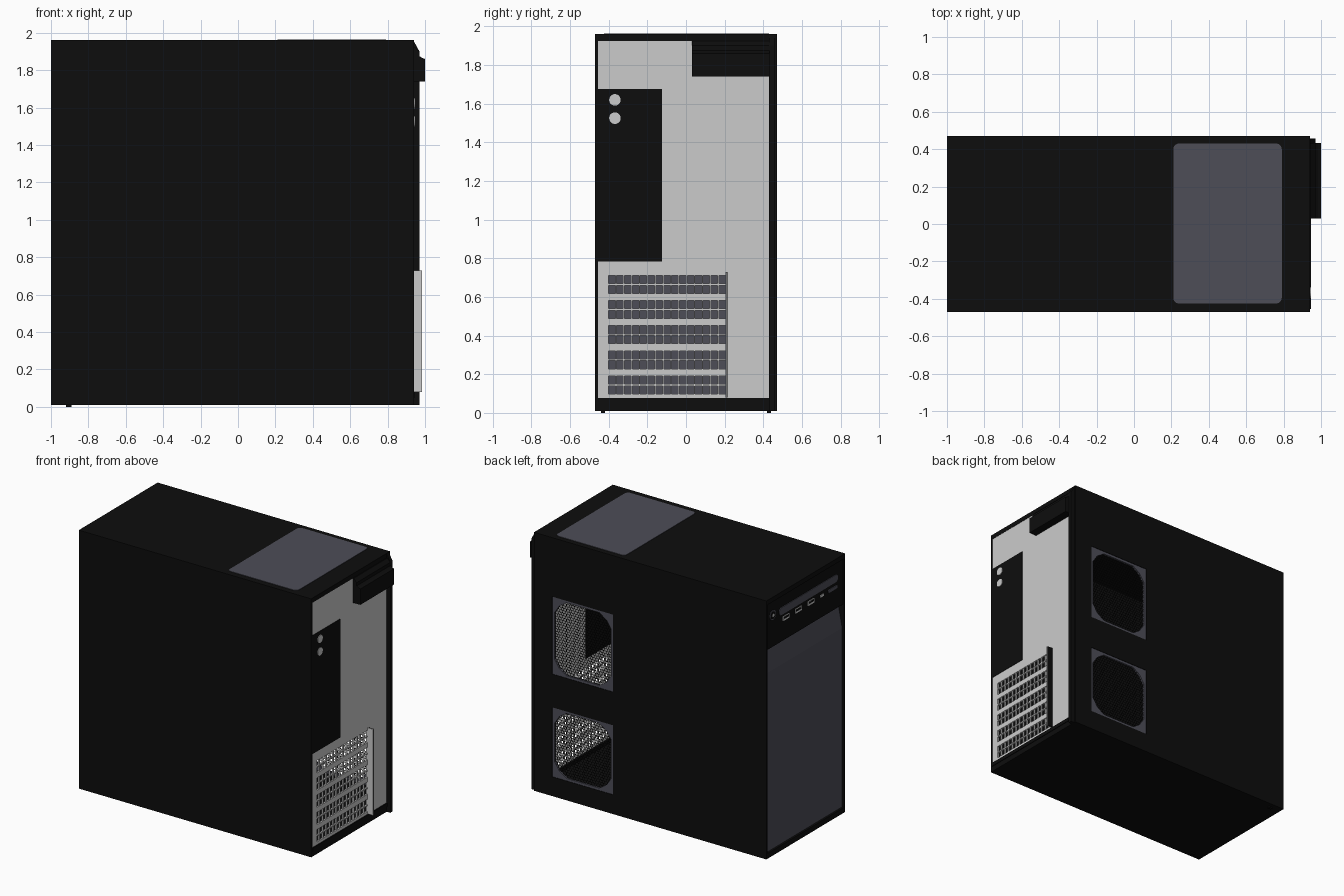
import bpy, bmesh, math
from mathutils import Vector

if "Cube" in bpy.data.objects:
    bpy.data.objects.remove(bpy.data.objects["Cube"])


def material(name, r, g, b):
    m = bpy.data.materials.new(name)
    m.diffuse_color = (r, g, b, 1)
    m.use_nodes = True
    m.node_tree.nodes["Principled BSDF"].inputs["Base Color"].default_value = m.diffuse_color
    return m


BLACK = material("black", 0.004, 0.004, 0.004)
SLATE = material("slate_grey", 0.075, 0.075, 0.097)
LIGHT = material("light_grey", 0.6, 0.6, 0.6)


def place(axis, u, v, w):
    """Map plane coordinates (u, v) and depth w to the world."""
    return {'x': Vector((w, u, v)), 'y': Vector((u, w, v)), 'z': Vector((u, v, w))}[axis]


def finish(name, bm, mat):
    me = bpy.data.meshes.new(name)
    bm.to_mesh(me)
    bm.free()
    me.materials.append(mat)
    ob = bpy.data.objects.new(name, me)
    bpy.context.collection.objects.link(ob)
    return ob


def prism(name, axis, pts, a, b, mat):
    """Extrude a 2D profile along an axis from a to b."""
    bm = bmesh.new()
    lo = [bm.verts.new(place(axis, u, v, a)) for u, v in pts]
    hi = [bm.verts.new(place(axis, u, v, b)) for u, v in pts]
    bm.faces.new(lo)
    bm.faces.new(hi)
    n = len(pts)
    for i in range(n):
        j = (i + 1) % n
        bm.faces.new((lo[i], lo[j], hi[j], hi[i]))
    bmesh.ops.recalc_face_normals(bm, faces=bm.faces)
    return finish(name, bm, mat)


def box(name, x, y, z, mat):
    pts = [(x[0], y[0]), (x[1], y[0]), (x[1], y[1]), (x[0], y[1])]
    return prism(name, 'z', pts, z[0], z[1], mat)


def rounded(u0, u1, v0, v1, r, n=6):
    """Rounded rectangle outline."""
    pts = []
    for k, (cu, cv) in enumerate([(u1 - r, v1 - r), (u0 + r, v1 - r),
                                  (u0 + r, v0 + r), (u1 - r, v0 + r)]):
        for i in range(n + 1):
            t = math.pi / 2 * (k + i / n)
            pts.append((cu + r * math.cos(t), cv + r * math.sin(t)))
    return pts


def circle(u, v, r, n=20):
    return [(u + r * math.cos(2 * math.pi * i / n), v + r * math.sin(2 * math.pi * i / n))
            for i in range(n)]


def lattice(name, axis, us, vs, a, b, hole, mat):
    """Flat sheet with rectangular holes: cells whose centre passes hole() are left out."""
    bm = bmesh.new()
    us, vs = sorted(us), sorted(vs)
    grid = [[bm.verts.new(place(axis, u, v, a)) for v in vs] for u in us]
    for i in range(len(us) - 1):
        for j in range(len(vs) - 1):
            if not hole((us[i] + us[i + 1]) / 2, (vs[j] + vs[j + 1]) / 2):
                bm.faces.new((grid[i][j], grid[i + 1][j], grid[i + 1][j + 1], grid[i][j + 1]))
    geo = bmesh.ops.extrude_face_region(bm, geom=bm.faces[:], use_keep_orig=True)
    moved = [g for g in geo['geom'] if isinstance(g, bmesh.types.BMVert)]
    bmesh.ops.translate(bm, verts=moved, vec=place(axis, 0, 0, b - a))
    loose = [v for v in bm.verts if not v.link_faces]
    bmesh.ops.delete(bm, geom=loose, context='VERTS')
    bmesh.ops.recalc_face_normals(bm, faces=bm.faces)
    return finish(name, bm, mat)


def inside(u, v, r):
    return r[0] < u < r[1] and r[2] < v < r[3]


# Shell: top, bottom, solid side panel and vented side panel
box("top_panel", (-1, 0.94), (-0.47, 0.47), (1.925, 1.96), BLACK)
box("bottom_panel", (-1, 0.94), (-0.47, 0.47), (0.01, 0.05), BLACK)
box("rear_bottom_lip", (0.91, 0.945), (-0.455, 0.455), (0.05, 0.077), BLACK)
box("solid_side_panel", (-1, 0.94), (-0.47, -0.455), (0.05, 1.925), BLACK)
vents = [(0.28, 0.79, 0.93, 1.515), (0.28, 0.79, 0.155, 0.68)]
lattice("vented_side_panel", 'y', [-1, 0.28, 0.79, 0.94],
        [0.05, 0.155, 0.68, 0.93, 1.515, 1.925], 0.455, 0.47,
        lambda u, v: any(inside(u, v, r) for r in vents), BLACK)
prism("rear_side_edge", 'y', [(0.9, 0.01), (0.97, 0.01), (0.97, 1.9), (0.94, 1.955), (0.9, 1.955)],
      0.43, 0.458, BLACK)
for s in (-1, 1):
    box("foot", (-0.92, -0.89), (s * 0.43 - 0.01, s * 0.43 + 0.01), (0, 0.012), BLACK)

# Top filter, visible from outside and inside
prism("top_filter", 'z', rounded(0.21, 0.79, -0.425, 0.43, 0.03), 1.92, 1.963, SLATE)

# Fan vents: frame, corner gussets and honeycomb mesh
for u0, u1, v0, v1 in vents:
    t, g = 0.018, 0.1
    lattice("vent_frame", 'y', [u0, u0 + t, u1 - t, u1], [v0, v0 + t, v1 - t, v1], 0.45, 0.466,
            lambda u, v: inside(u, v, (u0 + t, u1 - t, v0 + t, v1 - t)), SLATE)
    for u, du in ((u0 + t, g), (u1 - t, -g)):
        for v, dv in ((v0 + t, g), (v1 - t, -g)):
            prism("vent_gusset", 'y', [(u, v), (u + du, v), (u + du * 0.4, v + dv * 0.4),
                                       (u, v + dv)], 0.45, 0.466, SLATE)
    bm = bmesh.new()
    pitch = 0.022
    R = pitch / math.sqrt(3)
    row, v = 0, v0 + 0.012
    while v < v1 - 0.008:
        u = u0 + 0.012 + (pitch / 2 if row % 2 else 0)
        while u < u1 - 0.008:
            rings = []
            for rad in (R, R * 0.8):
                rings.append([bm.verts.new((u + rad * math.sin(k * math.pi / 3), 0.458,
                                            v + rad * math.cos(k * math.pi / 3))) for k in range(6)])
            o, i = rings
            for k in range(6):
                m = (k + 1) % 6
                bm.faces.new((o[k], o[m], i[m], i[k]))
            u += pitch
        v += R * 1.5
        row += 1
    finish("vent_honeycomb", bm, BLACK)

# Rear panel with slotted grille and a cut-out for the connector plate
plate = (-0.455, -0.125, 0.785, 1.675)
cols = [(-0.4 + 0.0407 * i, -0.4 + 0.0407 * i + 0.034) for i in range(15)]
rows = [(z, z + 0.042) for k in range(5) for z in (0.098 + 0.13 * k, 0.149 + 0.13 * k)]
ys = [-0.455, -0.125, 0.43] + [c for p in cols for c in p]
zs = [0.05, 0.785, 1.675, 1.925] + [c for p in rows for c in p]


def rear_hole(y, z):
    slot = any(a < y < b for a, b in cols) and any(a < z < b for a, b in rows)
    return slot or inside(y, z, plate)


lattice("rear_panel", 'x', ys, zs, 0.925, 0.938, rear_hole, LIGHT)
box("connector_plate", (0.922, 0.941), (-0.468, -0.123), (0.783, 1.677), BLACK)
for z in (1.525, 1.62):
    prism("round_port", 'x', circle(-0.368, z, 0.03), 0.94, 0.945, LIGHT)
box("slot_cover_flange", (0.938, 0.985), (0.204, 0.21), (0.08, 0.73), LIGHT)
box("slot_cover_back", (0.938, 0.984), (0.21, 0.214), (0.08, 0.73), BLACK)

# Rear corner block with stepped outline
prism("rear_block", 'y', [(0.92, 1.74), (1.0, 1.74), (1.0, 1.86), (0.985, 1.865), (0.97, 1.875),
                          (0.97, 1.9), (0.945, 1.925), (0.92, 1.925)], 0.03, 0.432, BLACK)

# Front: black fascia, folded lower cover
box("front_fascia", (-0.992, -0.94), (-0.455, 0.455), (1.58, 1.925), BLACK)
prism("front_cover", 'y', [(-0.985, 0.05), (-0.985, 1.4), (-0.95, 1.582), (-0.935, 1.582),
                           (-0.965, 1.4), (-0.965, 0.05)], -0.455, 0.455, SLATE)

# Fascia controls: drive slot, power button and ports
prism("drive_slot", 'x', rounded(-0.39, 0.31, 1.782, 1.838, 0.027), -0.997, -0.991, SLATE)
prism("power_button_ring", 'x', circle(0.385, 1.82, 0.036), -0.996, -0.991, SLATE)
prism("power_button", 'x', circle(0.385, 1.82, 0.027), -0.999, -0.991, BLACK)
prism("power_button_mark", 'x', circle(0.385, 1.82, 0.012), -1.0, -0.998, LIGHT)
for y in (0.226, 0.08, -0.07):
    box("usb_port", (-0.997, -0.991), (y - 0.038, y + 0.038), (1.728, 1.762), LIGHT)
    box("usb_tongue", (-0.999, -0.991), (y - 0.03, y + 0.03), (1.742, 1.756), BLACK)
box("small_port", (-0.997, -0.991), (-0.22, -0.18), (1.735, 1.752), LIGHT)
prism("card_slot", 'x', rounded(-0.385, -0.275, 1.732, 1.756, 0.01), -0.997, -0.991, SLATE)
